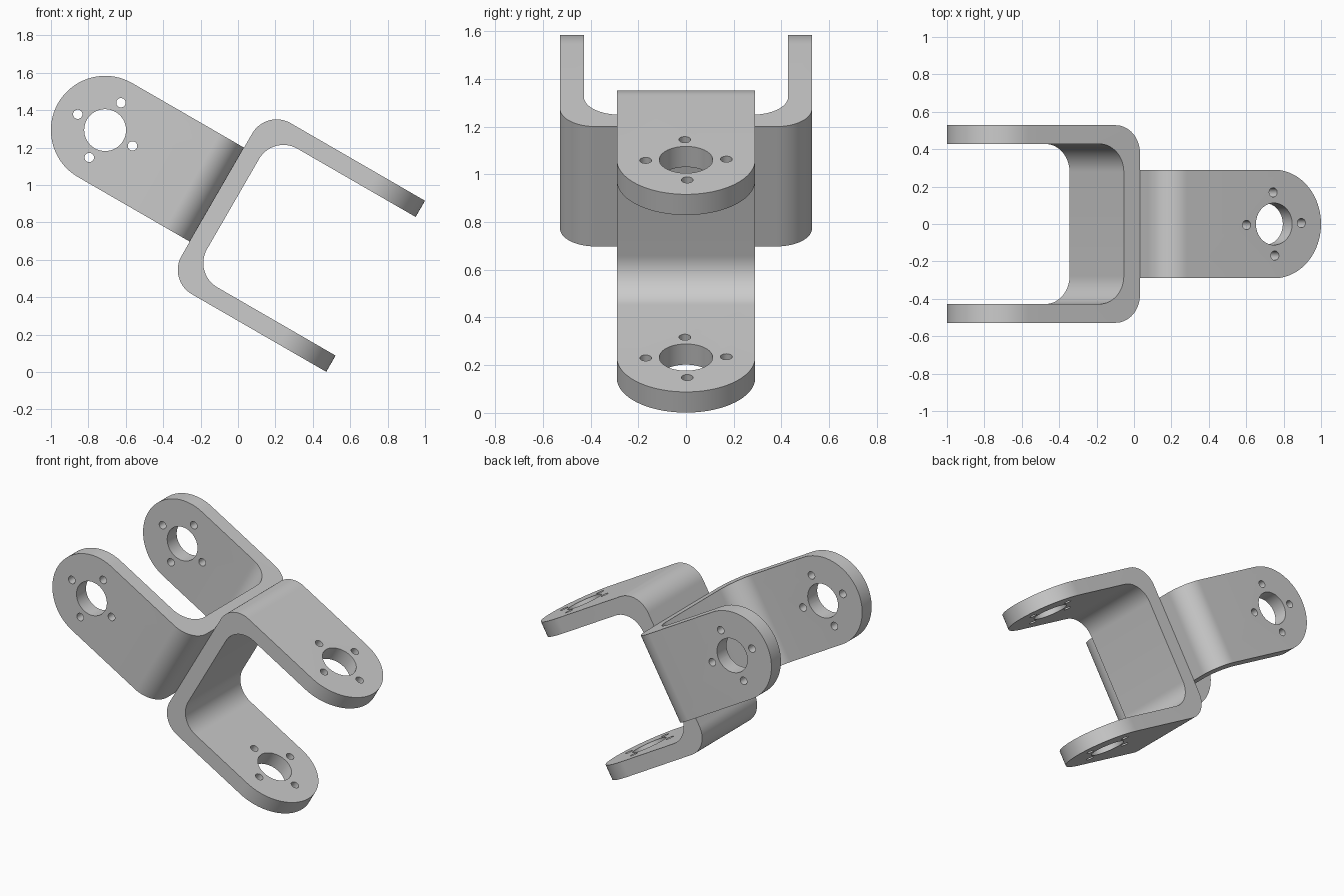
import bpy, bmesh
from math import cos, sin, pi, radians
from mathutils import Matrix, Vector

if "Cube" in bpy.data.objects:
    bpy.data.objects.remove(bpy.data.objects["Cube"])

LENGTH, HALF, THICK, BEND = 0.98, 0.528, 0.1, 0.15   # bracket side profile
WIDTH = 0.29                                         # half width = end radius
HOLE_X = LENGTH - WIDTH


def arc(cx, cy, r, a0, a1, n):
    return [(cx + r * cos(radians(a0 + (a1 - a0) * i / n)),
             cy + r * sin(radians(a0 + (a1 - a0) * i / n))) for i in range(n + 1)]


def prism(bm, points, offset):
    """Closed solid from a ring of 3D points swept by offset."""
    face = bm.faces.new([bm.verts.new(p) for p in points])
    swept = bmesh.ops.extrude_face_region(bm, geom=[face])["geom"]
    verts = [g for g in swept if isinstance(g, bmesh.types.BMVert)]
    bmesh.ops.translate(bm, verts=verts, vec=offset)


def finish(bm, name):
    bmesh.ops.recalc_face_normals(bm, faces=bm.faces[:])
    mesh = bpy.data.meshes.new(name)
    bm.to_mesh(mesh)
    bm.free()
    obj = bpy.data.objects.new(name, mesh)
    bpy.context.collection.objects.link(obj)
    return obj


def cut(obj, tool, operation):
    mod = obj.modifiers.new("cut", "BOOLEAN")
    mod.operation, mod.solver, mod.object = operation, "EXACT", tool
    bpy.ops.object.select_all(action="DESELECT")
    bpy.context.view_layer.objects.active = obj
    obj.select_set(True)
    bpy.ops.object.modifier_apply(modifier=mod.name)
    bpy.data.objects.remove(tool)


def bracket(name, origin, x_axis, y_axis, tilt):
    # bent strip: U profile in local XY, oversized in width and length
    half = arc(BEND, HALF - BEND, BEND, 180, 90, 16)
    half += [(LENGTH + 0.1, HALF), (LENGTH + 0.1, HALF - THICK)]
    half += arc(THICK + BEND, HALF - THICK - BEND, BEND, 90, 180, 16)
    ring = half + [(x, -y) for x, y in reversed(half)]
    bm = bmesh.new()
    prism(bm, [(x, y, -0.4) for x, y in ring], (0, 0, 0.8))
    obj = finish(bm, name)

    # trim to the rounded-end plan outline
    plan = [(-0.2, -WIDTH)] + arc(HOLE_X, 0, WIDTH, -90, 90, 48) + [(-0.2, WIDTH)]
    bm = bmesh.new()
    prism(bm, [(x, -0.8, z) for x, z in plan], (0, 1.6, 0))
    cut(obj, finish(bm, "outline_cutter"), "INTERSECT")

    # bore and four screw holes through both arms
    holes = [(HOLE_X, 0, 0.112, 48)]
    holes += [(HOLE_X + 0.169 * cos(tilt + k * pi / 2),
               0.169 * sin(tilt + k * pi / 2), 0.025, 24) for k in range(4)]
    bm = bmesh.new()
    for x, z, r, n in holes:
        prism(bm, [(px, -0.8, pz) for px, pz in arc(x, z, r, 0, 360, n)[:-1]], (0, 1.6, 0))
    cut(obj, finish(bm, "hole_cutter"), "DIFFERENCE")

    # place in the tilted frame
    frame = Matrix((x_axis, y_axis, x_axis.cross(y_axis))).transposed().to_4x4()
    obj.data.transform(Matrix.Translation(origin) @ frame)
    bpy.ops.object.shade_smooth_by_angle(angle=radians(30))
    return obj


# shared axis slopes down 30 degrees toward +x; brackets sit back to back
u = Vector((cos(pi / 6), 0, -0.5))
v = Vector((0.5, 0, cos(pi / 6)))
joint = u * -0.572 + v * 0.765
bracket("lower_bracket", joint, u, v, -0.03)
bracket("upper_bracket", joint, -u, Vector((0, 1, 0)), 0)
